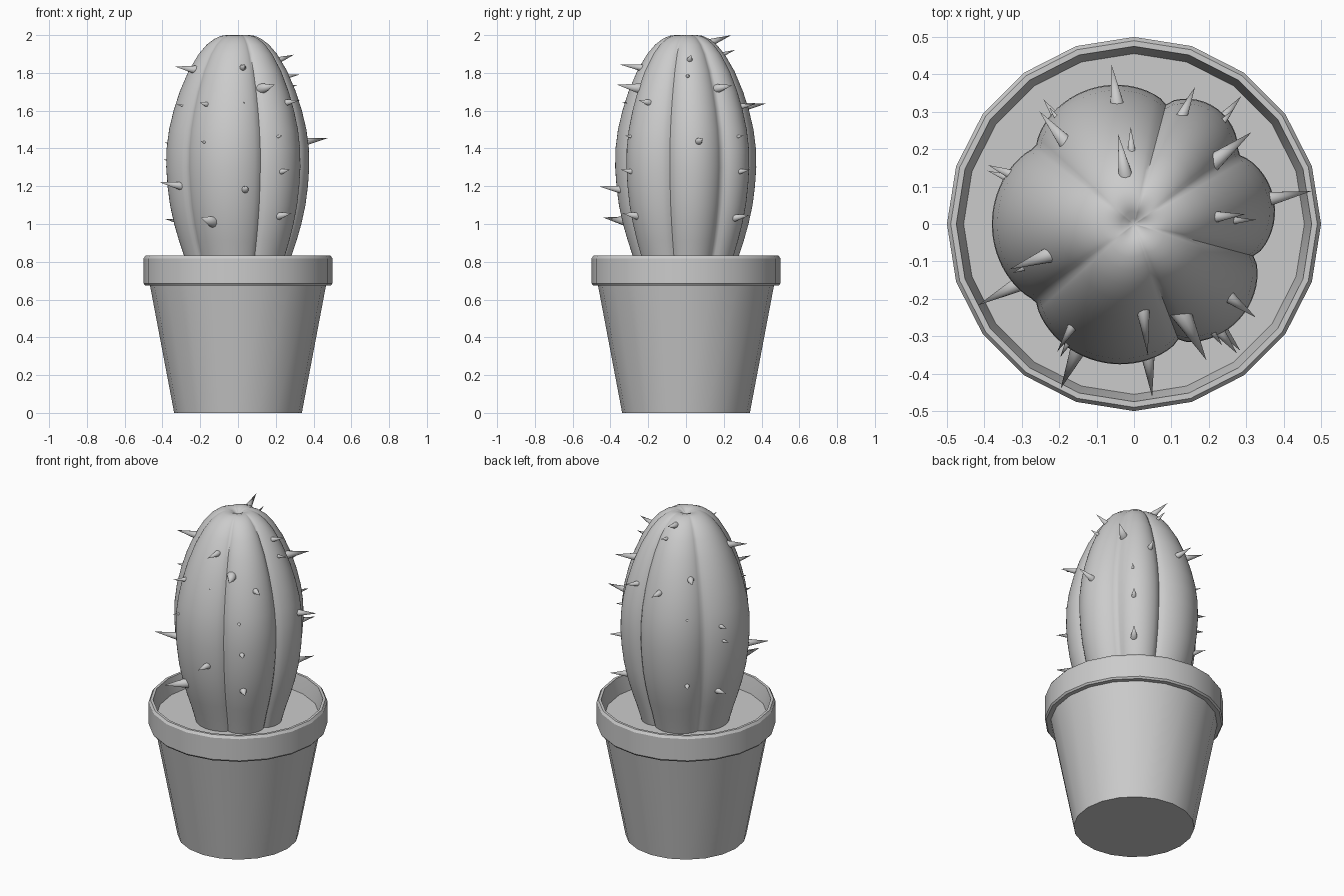
import bpy, bmesh, math
from math import sin, cos, pi, radians
from mathutils import Vector

if "Cube" in bpy.data.objects:
    bpy.data.objects.remove(bpy.data.objects["Cube"])


def finish(bm, name, angle):
    bmesh.ops.remove_doubles(bm, verts=bm.verts, dist=1e-5)
    bmesh.ops.recalc_face_normals(bm, faces=bm.faces)
    me = bpy.data.meshes.new(name)
    bm.to_mesh(me)
    bm.free()
    ob = bpy.data.objects.new(name, me)
    bpy.context.collection.objects.link(ob)
    bpy.ops.object.select_all(action='DESELECT')
    bpy.context.view_layer.objects.active = ob
    ob.select_set(True)
    bpy.ops.object.shade_smooth_by_angle(angle=radians(angle))
    return ob


def lathe(name, profile, sides, shape=lambda a: 1.0, angle=30):
    """Revolve (radius, z) points; shape(a) scales the radius by angle."""
    bm = bmesh.new()
    rings = []
    for r, z in profile:
        if r == 0:
            rings.append([bm.verts.new((0, 0, z))] * sides)
            continue
        ring = []
        for i in range(sides):
            a = 2 * pi * i / sides
            s = r * shape(a)
            ring.append(bm.verts.new((s * cos(a), s * sin(a), z)))
        rings.append(ring)
    for lo, hi in zip(rings, rings[1:]):
        for i in range(sides):
            j = (i + 1) % sides
            quad = list(dict.fromkeys((lo[i], lo[j], hi[j], hi[i])))
            bm.faces.new(quad)
    return finish(bm, name, angle)


# Pot with thick rim
lathe("pot", [(0, 0), (.338, 0), (.466, .675), (.492, .675), (.5, .685),
              (.5, .818), (.49, .833), (.475, .833), (.455, .735), (.45, .70), (0, .70)], 20)

# Soil
lathe("soil", [(0, .71), (.452, .71), (.456, .737), (0, .737)], 20)

# Cactus body: six uneven ribs separated by grooves
GROOVES = [-142, -69, -15, 34, 75, 142, 218]


def ribs(a):
    d = math.degrees(a)
    d = d - 360 if d >= 218 else d
    for g0, g1 in zip(GROOVES, GROOVES[1:]):
        if g0 <= d <= g1:
            t = (d - g0) / (g1 - g0)
            return 1 - .13 * (1 - max(0, sin(pi * t)) ** .7)
    return 1


BODY = [(0, .71), (.25, .71), (.285, .83), (.312, .91), (.338, 1.0), (.36, 1.1), (.373, 1.2),
        (.38, 1.3), (.378, 1.4), (.365, 1.5), (.341, 1.6), (.309, 1.7), (.262, 1.81),
        (.208, 1.9), (.165, 1.95), (.125, 1.98), (.09, 1.996), (.06, 2.0),
        (.035, 1.993), (.015, 1.98), (0, 1.975)]
lathe("cactus_body", BODY, 120, ribs, 60)


def body_radius(z, a):
    for (r0, z0), (r1, z1) in zip(BODY[1:], BODY[2:]):
        if z0 <= z <= z1:
            return (r0 + (r1 - r0) * (z - z0) / (z1 - z0)) * ribs(a % (2 * pi))
    return .1


# Spines: angle, height, length, base radius
SPINES = [
    (-84, 1.825, .11, .02), (-84, 1.64, .02, .008), (-62, 1.715, .13, .03),
    (-54, 1.46, .04, .012), (-51.5, 1.275, .07, .018), (-50, 1.04, .1, .023),
    (-84, 1.18, .11, .022), (-114, 1.01, .145, .032), (-121, 1.63, .075, .016),
    (-119, 1.43, .04, .011), (-160, 1.815, .105, .024), (-158, 1.625, .03, .01),
    (-152.5, 1.2, .12, .024), (158, 1.42, .06, .016), (160, 1.33, .05, .013),
    (158, 1.01, .09, .02), (10.5, 1.435, .11, .022), (5, 1.865, .075, .018),
    (2, 1.78, .055, .013), (-37.5, 1.64, .085, .02), (100, 1.96, .1, .02),
    (92, 1.895, .06, .013), (38, 1.715, .12, .026), (130, 1.7, .1, .022),
    (66, 1.62, .08, .018), (98, 1.62, .1, .021), (49, 1.46, .04, .012),
    (50, 1.275, .07, .017), (50, 1.03, .1, .022), (126, 1.07, .07, .018),
    (126, 1.48, .03, .01)]
bm = bmesh.new()
for deg, z, length, rad in SPINES:
    a = radians(deg)
    out = Vector((cos(a), sin(a), .35 if z > 1.85 else .15)).normalized()
    base = Vector((cos(a), sin(a), 0)) * (body_radius(z, a) - .02) + Vector((0, 0, z))
    length += .02
    mat = out.to_track_quat('Z', 'Y').to_matrix().to_4x4()
    mat.translation = base + out * length / 2
    bmesh.ops.create_cone(bm, cap_ends=True, segments=10, radius1=rad, radius2=0,
                          depth=length, matrix=mat)
finish(bm, "spines", 45)
